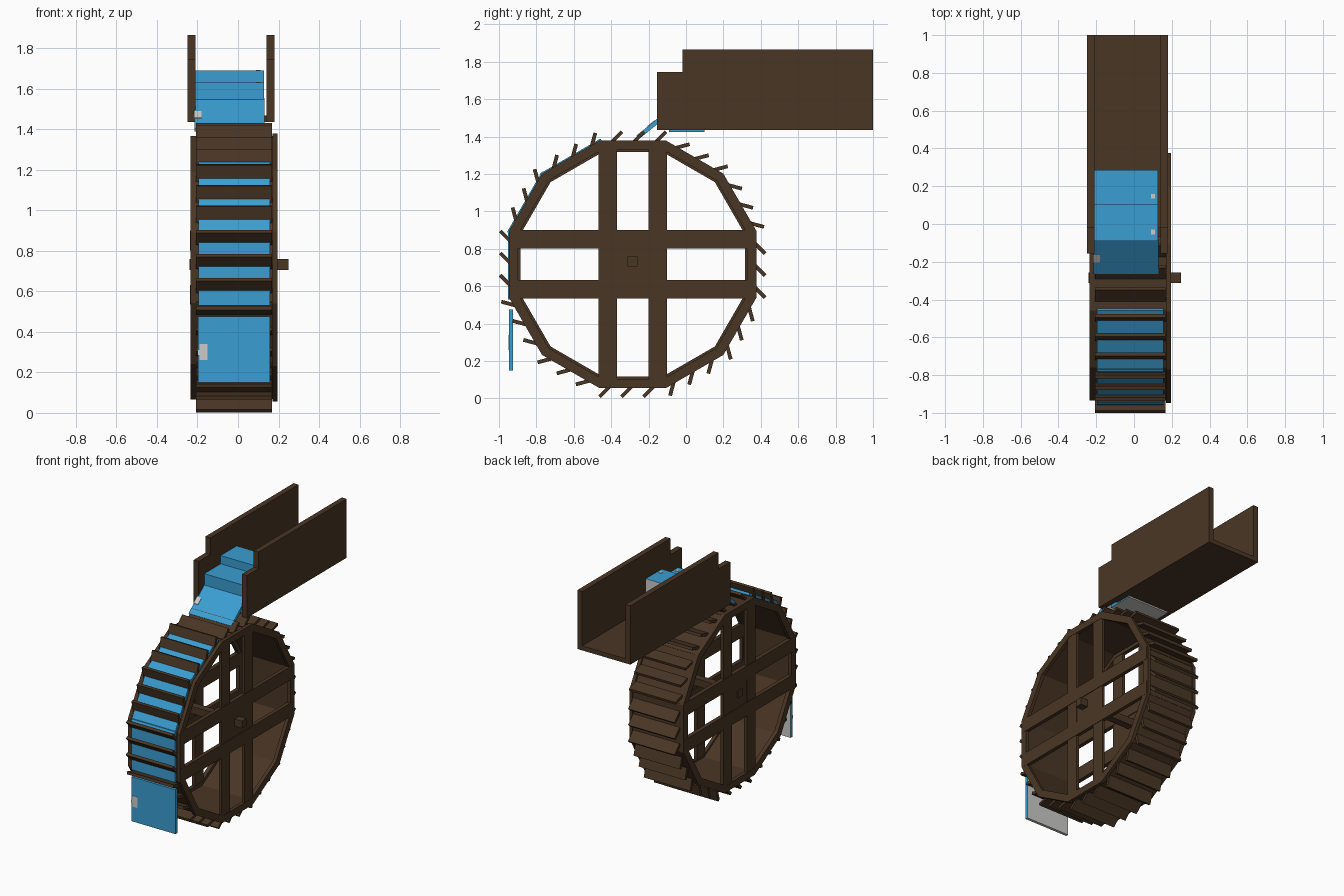
import bpy, bmesh, math
from mathutils import Matrix, Vector

if "Cube" in bpy.data.objects:
    bpy.data.objects.remove(bpy.data.objects["Cube"], do_unlink=True)

CY, CZ = -0.285, 0.717          # wheel axis
SIDES = 12
HALF = 0.66 * math.tan(math.pi / SIDES)


def material(name, rgb):
    m = bpy.data.materials.new(name)
    m.use_nodes = True
    col = (*rgb, 1.0)
    m.diffuse_color = col
    m.node_tree.nodes["Principled BSDF"].inputs["Base Color"].default_value = col
    return m


WOOD = material("dark wood", (0.068, 0.037, 0.018))
WATER = material("water blue", (0.042, 0.34, 0.64))
GREY = material("foam grey", (0.6, 0.6, 0.58))


def finish(name, bm, mats):
    bmesh.ops.recalc_face_normals(bm, faces=bm.faces)
    if len(mats) > 1:           # hidden back and under sides of the water are grey
        for f in bm.faces:
            f.normal_update()
            if f.normal.y > 0.5 or f.normal.z < -0.5:
                f.material_index = 1
    me = bpy.data.meshes.new(name)
    bm.to_mesh(me)
    bm.free()
    for m in mats:
        me.materials.append(m)
    ob = bpy.data.objects.new(name, me)
    bpy.context.collection.objects.link(ob)
    return ob


def add_box(bm, lo, hi, matrix=Matrix()):
    lo, hi = Vector(lo), Vector(hi)
    m = matrix @ Matrix.Translation((lo + hi) / 2) @ Matrix.Diagonal((*(hi - lo), 1))
    bmesh.ops.create_cube(bm, size=1, matrix=m)


def box(name, lo, hi, *mats):
    bm = bmesh.new()
    add_box(bm, lo, hi)
    return finish(name, bm, mats)


def prism(name, pts, x0, x1, *mats):
    # side profile (y, z) swept along x
    bm = bmesh.new()
    f = bm.faces.new([bm.verts.new((x0, y, z)) for y, z in pts])
    ext = bmesh.ops.extrude_face_region(bm, geom=[f])["geom"]
    bmesh.ops.translate(bm, vec=(x1 - x0, 0, 0),
                        verts=[v for v in ext if isinstance(v, bmesh.types.BMVert)])
    return finish(name, bm, mats)


def side_frame(i):
    # local y runs outward from the axle, local z runs along the rim
    a = i * 2 * math.pi / SIDES
    return Matrix.Translation((0, CY, CZ)) @ Matrix.Rotation(a, 4, 'X')


def wheel_side(prefix, x0, x1, outer):
    # twelve-sided rim
    bm = bmesh.new()
    loops = []
    for x in (x0, x1):
        for r in (outer, outer - 0.05):
            rr = r / math.cos(math.pi / SIDES)
            loops.append([bm.verts.new((x, CY + rr * math.cos((i + .5) * math.pi / 6),
                                        CZ + rr * math.sin((i + .5) * math.pi / 6)))
                          for i in range(SIDES)])
    for p, q in ((0, 1), (1, 3), (3, 2), (2, 0)):
        for i in range(SIDES):
            j = (i + 1) % SIDES
            bm.faces.new((loops[p][i], loops[p][j], loops[q][j], loops[q][i]))
    finish(prefix + "_rim", bm, [WOOD])
    # paired crossing beams and the solid hub plate
    bm = bmesh.new()
    e = outer - 0.01
    for s in (-1, 1):
        a, b = sorted((s * 0.085, s * 0.183))
        add_box(bm, (x0 - .001, CY - e, CZ + a), (x1 + .001, CY + e, CZ + b))
        add_box(bm, (x0 + .002, CY + a, CZ - e), (x1 - .002, CY + b, CZ + e))
    add_box(bm, (x0 + .004, CY - .09, CZ - .09), (x1 - .004, CY + .09, CZ + .09))
    finish(prefix + "_spokes", bm, [WOOD])


wheel_side("left_wheel", 0.17, 0.195, 0.662)
wheel_side("right_wheel", -0.235, -0.207, 0.65)
box("axle", (-0.24, CY - .027, CZ - .027 + .015), (0.25, CY + .027, CZ + .042), WOOD)

# drum boards and slanted paddles
drum, paddles = bmesh.new(), bmesh.new()
for i in range(SIDES):
    m = side_frame(i)
    add_box(drum, (-0.207, 0.625, -HALF), (0.17, 0.648, HALF), m)
    for k in (-1, 0, 1):
        tilt = m @ Matrix.Translation((0, 0.648, k * HALF * 2 / 3)) @ Matrix.Rotation(-math.pi / 4, 4, 'X')
        add_box(paddles, (-0.207, 0, -0.01), (0.168, 0.085, 0.01), tilt)
finish("drum_boards", drum, [WOOD])
finish("paddles", paddles, [WOOD])

# water caught between the paddles on the front of the wheel
bm = bmesh.new()
for i in (4, 5, 6):
    add_box(bm, (-0.195, 0.65, -HALF - .01), (0.157, 0.668, HALF + .01), side_frame(i))
finish("wheel_water", bm, [WATER])

# trough
box("trough_floor", (-0.25, -0.02, 1.435), (0.18, 1.0, 1.468), WOOD)
for side, x0, x1 in (("left", 0.14, 0.18), ("right", -0.25, -0.21)):
    prism(side + "_trough_wall",
          [(-0.155, 1.435), (1.0, 1.435), (1.0, 1.865), (-0.02, 1.865),
           (-0.02, 1.745), (-0.155, 1.745)], x0, x1, WOOD)

# stepped water leaving the trough, the spill and the falling sheet
box("upper_water", (-0.212, 0.10, 1.469), (0.128, 0.285, 1.69), WATER, GREY)
box("lower_water", (-0.212, -0.09, 1.425), (0.128, 0.10, 1.63), WATER, GREY)
prism("spill_water", [(-0.08, 1.555), (-0.265, 1.405), (-0.25, 1.388), (-0.08, 1.525)],
      -0.215, 0.13, WATER, GREY)
box("falling_water", (-0.198, -0.947, 0.15), (0.157, -0.926, 0.475), WATER, GREY)

# foam flecks
box("sheet_foam_large", (-0.19, -0.95, 0.26), (-0.15, -0.946, 0.34), GREY)
box("sheet_foam_small", (-0.2, -0.95, 0.285), (-0.187, -0.946, 0.31), GREY)
box("upper_foam", (0.09, 0.135, 1.688), (0.11, 0.16, 1.693), GREY)
box("lower_foam", (0.09, -0.055, 1.628), (0.11, -0.03, 1.633), GREY)
prism("spill_foam", [(-0.165, 1.490), (-0.205, 1.4575), (-0.205, 1.453), (-0.165, 1.485)],
      -0.217, -0.18, GREY)
